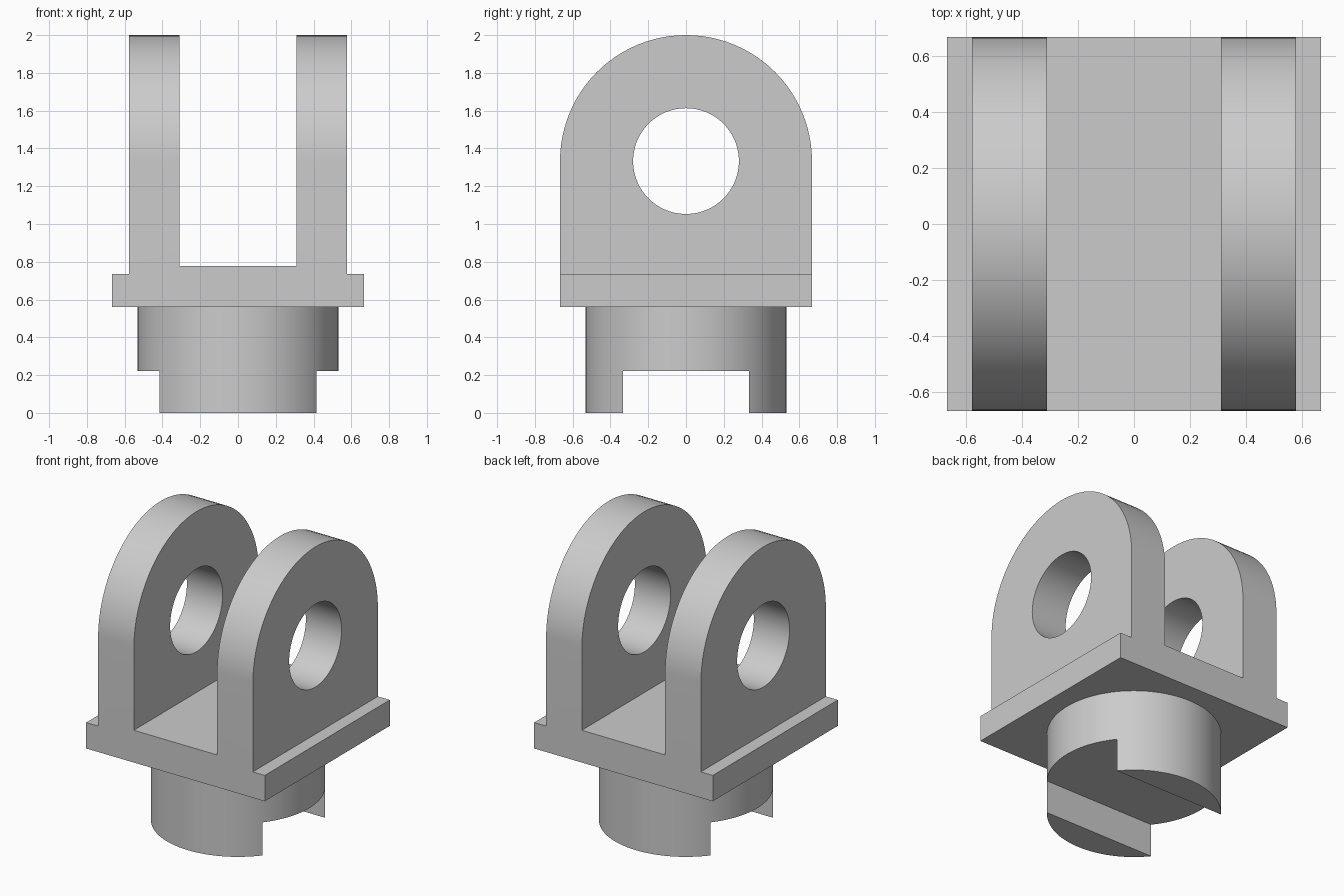
import bpy
import bmesh
import math
from mathutils import Vector

cube = bpy.data.objects.get("Cube")
if cube:
    bpy.data.objects.remove(cube, do_unlink=True)

HALF = 0.667          # half width of the square flange
PIVOT_Z = 1.333       # height of the pin hole
BOSS_R = 0.533
SEGMENTS = 96

grey = bpy.data.materials.new("light_grey")
grey.use_nodes = True
grey.diffuse_color = (0.6, 0.6, 0.6, 1)
grey.node_tree.nodes["Principled BSDF"].inputs["Base Color"].default_value = (0.6, 0.6, 0.6, 1)


def prism(name, points, start, depth):
    """Extrude a closed outline from its 3D points, moved by start, along depth."""
    bm = bmesh.new()
    face = bm.faces.new([bm.verts.new(Vector(p) + Vector(start)) for p in points])
    result = bmesh.ops.extrude_face_region(bm, geom=[face])
    moved = [v for v in result["geom"] if isinstance(v, bmesh.types.BMVert)]
    bmesh.ops.translate(bm, verts=moved, vec=depth)
    bmesh.ops.recalc_face_normals(bm, faces=bm.faces)
    mesh = bpy.data.meshes.new(name)
    bm.to_mesh(mesh)
    bm.free()
    mesh.materials.append(grey)
    obj = bpy.data.objects.new(name, mesh)
    bpy.context.collection.objects.link(obj)
    return obj


def arc(radius, start, end, count):
    """Points (a, b) on an arc around the origin."""
    angles = [start + (end - start) * i / count for i in range(count + 1)]
    return [(radius * math.cos(a), radius * math.sin(a)) for a in angles]


def combine(target, tool, operation):
    """Apply an exact boolean and discard the helper."""
    tool.hide_render = True
    mod = target.modifiers.new(operation, "BOOLEAN")
    mod.operation = operation
    mod.solver = "EXACT"
    mod.object = tool
    bpy.context.view_layer.objects.active = target
    bpy.ops.object.modifier_apply(modifier=mod.name)
    bpy.data.objects.remove(tool, do_unlink=True)


# Clevis: flange and two cheeks as one U section, swept front to back
half_section = [(HALF, 0.56), (HALF, 0.735), (0.578, 0.735),
                (0.578, 2.1), (0.311, 2.1), (0.311, 0.778)]
section = half_section + [(-x, z) for x, z in reversed(half_section)]
clevis = prism("clevis_bracket", [(x, 0, z) for x, z in section], (0, -1, 0), (0, 2, 0))

# Round the cheek tops and trim the front and back with an arched outline
arch = [(HALF, -1)] + arc(HALF, 0, math.pi, SEGMENTS // 2) + [(-HALF, -1)]
combine(clevis, prism("arch_trim", [(0, y, z) for y, z in arch],
                      (-1, 0, PIVOT_Z), (2, 0, 0)), "INTERSECT")

# Pin hole through both cheeks
circle = arc(0.28, 0, 2 * math.pi, SEGMENTS)[:-1]
combine(clevis, prism("pin_hole", [(0, y, z) for y, z in circle],
                      (-1, 0, PIVOT_Z), (2, 0, 0)), "DIFFERENCE")

# Round boss below, with a slot running side to side
circle = arc(BOSS_R, 0, 2 * math.pi, SEGMENTS)[:-1]
boss = prism("boss", [(x, y, 0) for x, y in circle], (0, 0, 0), (0, 0, 0.65))
slot = [(-0.333, -0.1), (0.333, -0.1), (0.333, 0.223), (-0.333, 0.223)]
combine(boss, prism("slot_cutter", [(0, y, z) for y, z in slot],
                    (-1, 0, 0), (2, 0, 0)), "DIFFERENCE")
combine(clevis, boss, "UNION")

# Smooth the round walls, keep the machined edges crisp
bpy.ops.object.select_all(action="DESELECT")
clevis.select_set(True)
bpy.context.view_layer.objects.active = clevis
bpy.ops.object.shade_smooth_by_angle(angle=math.radians(30))
